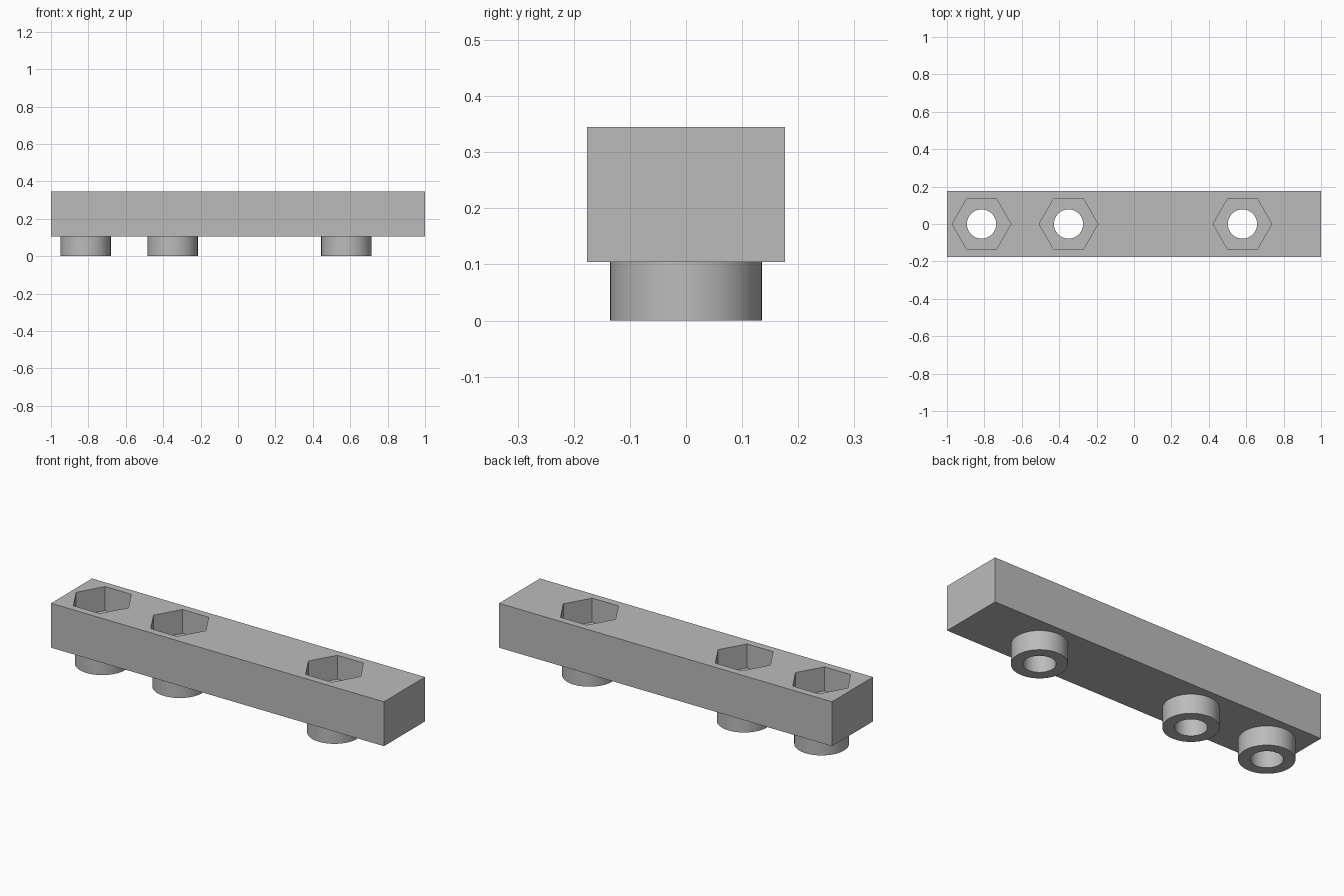
import bpy, bmesh, math
from mathutils import Matrix, Vector

HOLES = {"right": -0.815, "middle": -0.35, "left": 0.58}
HALF_Y = 0.176
BAR_Z, TOP_Z, POCKET_Z = 0.104, 0.345, 0.215
BORE_R, BOSS_R, HEX_R = 0.078, 0.135, 0.157
SEGMENTS = 64

cube = bpy.data.objects.get("Cube")
if cube:
    bpy.data.objects.remove(cube, do_unlink=True)

grey = bpy.data.materials.new("plain grey")
grey.use_nodes = True
COLOUR = (0.5, 0.5, 0.5, 1)
grey.diffuse_color = COLOUR
grey.node_tree.nodes["Principled BSDF"].inputs["Base Color"].default_value = COLOUR


def make_object(name, bm):
    bmesh.ops.recalc_face_normals(bm, faces=bm.faces)
    mesh = bpy.data.meshes.new(name)
    bm.to_mesh(mesh)
    bm.free()
    mesh.materials.append(grey)
    obj = bpy.data.objects.new(name, mesh)
    bpy.context.collection.objects.link(obj)
    return obj


def add_prism(bm, x, radius, sides, z0, z1):
    place = Matrix.Translation((x, 0, (z0 + z1) / 2))
    # start with a corner on the x axis
    turn = Matrix.Rotation(math.pi / 2, 4, "Z")
    bmesh.ops.create_cone(bm, cap_ends=True, segments=sides, radius1=radius,
                          radius2=radius, depth=z1 - z0, matrix=place @ turn)


def cut(obj, radius, sides, z0, z1):
    bm = bmesh.new()
    for x in HOLES.values():
        add_prism(bm, x, radius, sides, z0, z1)
    cutter = make_object("cutter", bm)
    cutter.hide_render = True
    mod = obj.modifiers.new("cut", "BOOLEAN")
    mod.operation = "DIFFERENCE"
    mod.solver = "EXACT"
    mod.object = cutter
    bpy.context.view_layer.objects.active = obj
    bpy.ops.object.modifier_apply(modifier=mod.name)
    bpy.data.objects.remove(cutter, do_unlink=True)


def smooth(obj):
    bpy.ops.object.select_all(action="DESELECT")
    obj.select_set(True)
    bpy.context.view_layer.objects.active = obj
    bpy.ops.object.shade_smooth_by_angle(angle=math.radians(30))


# Bar with hexagonal nut pockets and round bores
bm = bmesh.new()
bmesh.ops.create_cube(bm, size=1, matrix=Matrix.Translation((0, 0, (BAR_Z + TOP_Z) / 2))
                      @ Matrix.Diagonal((2, 2 * HALF_Y, TOP_Z - BAR_Z, 1)))
bar = make_object("bar", bm)
cut(bar, HEX_R, 6, POCKET_Z, TOP_Z + 0.1)
cut(bar, BORE_R, SEGMENTS, 0, POCKET_Z + 0.05)
smooth(bar)

# Hollow round bosses under the bar, open where they meet it
for side, x in HOLES.items():
    bm = bmesh.new()
    profile = [(BORE_R, BAR_Z), (BORE_R, 0), (BOSS_R, 0), (BOSS_R, BAR_Z)]
    verts = [bm.verts.new((x + r, 0, z)) for r, z in profile]
    edges = [bm.edges.new(pair) for pair in zip(verts, verts[1:])]
    bmesh.ops.spin(bm, geom=verts + edges, cent=Vector((x, 0, 0)), axis=(0, 0, 1),
                   angle=math.tau, steps=SEGMENTS, use_duplicate=False)
    bmesh.ops.remove_doubles(bm, verts=bm.verts, dist=0.0001)
    boss = make_object(side + "_boss", bm)
    # the bottom ring faces down
    bm = bmesh.new()
    bm.from_mesh(boss.data)
    ring = next(f for f in bm.faces if f.calc_center_median().z < 0.001)
    if ring.normal.z > 0:
        bmesh.ops.reverse_faces(bm, faces=bm.faces)
    bm.to_mesh(boss.data)
    bm.free()
    smooth(boss)
